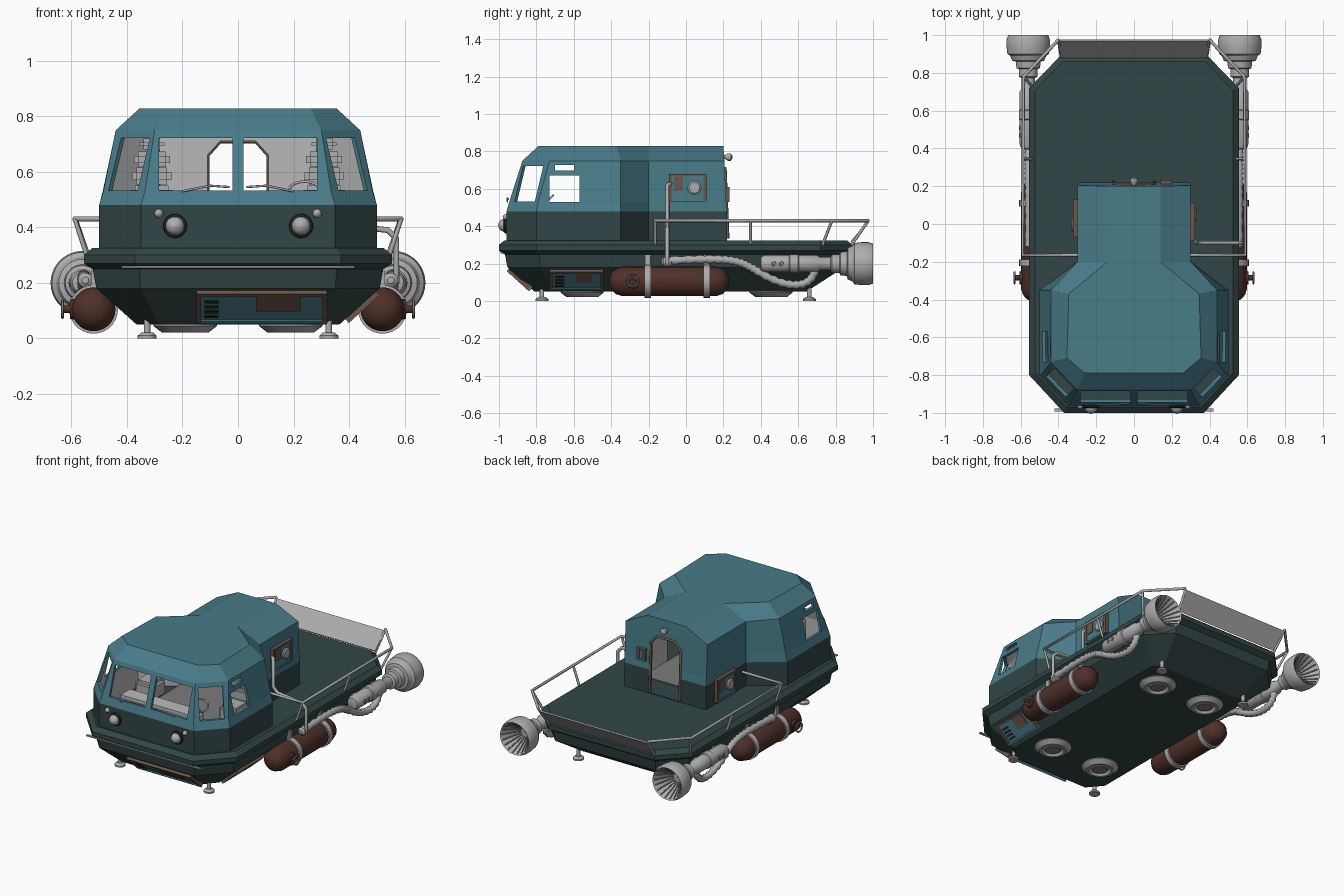
import bpy, bmesh
from math import pi, cos, sin, radians
from mathutils import Matrix, Vector
from mathutils.geometry import interpolate_bezier

if "Cube" in bpy.data.objects:
    bpy.data.objects.remove(bpy.data.objects["Cube"])


def material(name, *rgb):
    m = bpy.data.materials.new(name)
    m.use_nodes = True
    m.diffuse_color = (*rgb, 1)
    m.node_tree.nodes["Principled BSDF"].inputs["Base Color"].default_value = (*rgb, 1)
    return m


TEAL = material("teal paint", .065, .2, .25)
DARK = material("dark green paint", .032, .06, .06)
BROWN = material("brown tank paint", .08, .03, .022)
METAL = material("light metal", .42, .42, .42)
PALE = material("pale interior", .5, .5, .5)
RUST = material("worn brown trim", .15, .09, .065)
BLACK = material("dark rubber", .015, .018, .018)
STEEL = material("dull steel", .2, .2, .2)


# ---------- helpers ----------
def finish(name, bm, mats, smooth=False):
    bmesh.ops.recalc_face_normals(bm, faces=bm.faces)
    me = bpy.data.meshes.new(name)
    bm.to_mesh(me)
    bm.free()
    for m in mats:
        me.materials.append(m)
    if smooth:
        me.shade_smooth()
        me.set_sharp_from_angle(angle=.6)
    ob = bpy.data.objects.new(name, me)
    bpy.context.collection.objects.link(ob)
    return ob


def bake(ob):
    """Replace an object's data with its evaluated mesh."""
    bpy.context.view_layer.update()
    ev = ob.evaluated_get(bpy.context.evaluated_depsgraph_get())
    me = bpy.data.meshes.new_from_object(ev)
    if ob.type == 'MESH':
        ob.modifiers.clear()
        ob.data = me
        return ob
    new = bpy.data.objects.new(ob.name, me)
    name = ob.name
    bpy.data.objects.remove(ob)
    bpy.context.collection.objects.link(new)
    new.name = name
    return new


def loft(name, rings, mats, caps=(True, True), smooth=False):
    bm = bmesh.new()
    vs = [[bm.verts.new(p) for p in r] for r in rings]
    for a, b in zip(vs, vs[1:]):
        for i in range(len(a)):
            j = (i + 1) % len(a)
            bm.faces.new((a[i], a[j], b[j], b[i]))
    for cap, ring in zip(caps, (vs[0], vs[-1])):
        if cap:
            bm.faces.new(ring)
    return finish(name, bm, mats, smooth)


def lathe(name, profile, centre, axis, mat, n=28, caps=(True, True)):
    """Revolve (distance, radius) pairs about an axis."""
    m = Matrix.Translation(centre) @ Vector(axis).to_track_quat('Z', 'Y').to_matrix().to_4x4()
    rings = [[m @ Vector((r * cos(2 * pi * i / n), r * sin(2 * pi * i / n), t))
              for i in range(n)] for t, r in profile]
    return loft(name, rings, [mat], caps, True)


def box(name, centre, size, mat, frame=Matrix(), bevel=0):
    bm = bmesh.new()
    bmesh.ops.create_cube(bm, size=1, matrix=frame @ Matrix.Translation(centre) @ Matrix.Diagonal((*size, 1)))
    if bevel:
        bmesh.ops.bevel(bm, geom=bm.edges[:], offset=bevel, segments=2, affect='EDGES')
    return finish(name, bm, [mat])


def tube(name, pts, r, mat, cyclic=False, radii=None):
    cu = bpy.data.curves.new(name, 'CURVE')
    cu.dimensions = '3D'
    cu.bevel_depth, cu.bevel_resolution = r, 2
    cu.use_fill_caps = True
    sp = cu.splines.new('POLY')
    sp.points.add(len(pts) - 1)
    sp.use_cyclic_u = cyclic
    for i, p in enumerate(pts):
        sp.points[i].co = (*p, 1)
        sp.points[i].radius = radii[i] if radii else 1
    cu.materials.append(mat)
    ob = bpy.data.objects.new(name, cu)
    bpy.context.collection.objects.link(ob)
    return bake(ob)


def face_frame(centre, normal):
    n = Vector(normal).normalized()
    right = Vector((0, 0, 1)).cross(n).normalized()
    m = Matrix((right, n.cross(right), n)).transposed().to_4x4()
    return Matrix.Translation(centre) @ m


def mirrored(half):
    return half + [(-x, y, z) for x, y, z in reversed(half)]


# ---------- hull ----------
def hull_ring(z, d, back=1):
    return mirrored([(.37 - .45 * d, -1 + d, z), (.555 - d, -.8 + .45 * d, z),
                     (.555 - d, .72 - .45 * d * back, z), (.39 - .45 * d, .89 - d * back, z)])


loft("lower_hull", [hull_ring(.05, .19, 1.3), hull_ring(.18, .045), hull_ring(.26, .03)], [DARK])
loft("deck_rim", [hull_ring(.25, .03), hull_ring(.27, 0), hull_ring(.3, 0), hull_ring(.325, .03)], [DARK])
box("bow_bar", (0, -.985, .257), (.84, .015, .008), METAL)
loft("tailgate", [[(-.39, .88, .32), (.39, .88, .32), (.4, .97, .425), (-.4, .97, .425)],
                  [(-.39, .89, .31), (.39, .89, .31), (.4, .978, .42), (-.4, .978, .42)]], [METAL])


# ---------- cabin shell with cut windows and doorway ----------
def cab_ring(z, front, corner, side, neck, back):
    return mirrored([(*p, z) for p in (front, corner, side, neck, back)])


base = ((.35, -.96), (.5, -.8), (.5, -.35), (.3, -.2), (.3, .22))
cab = loft("cabin", [cab_ring(.318, *base), cab_ring(.48, *base),
                     cab_ring(.53, (.335, -.945), (.485, -.79), (.487, -.35), (.3, -.2), (.3, .215)),
                     cab_ring(.75, (.3, -.875), (.44, -.73), (.44, -.35), (.3, -.2), (.3, .205)),
                     cab_ring(.828, (.26, -.79), (.355, -.71), (.345, -.37), (.14, -.2), (.14, .2))],
           [TEAL, DARK, PALE], (False, True))
for f in cab.data.polygons:
    f.material_index = 1 if f.center.z < .48 else 0

bm = bmesh.new()
for s in (-1, 1):
    for centre, size, turn in (((.152, -.91, .627), (.265, .16, .19), 0),
                               ((.388, -.836, .627), (.15, .12, .19), 45),
                               ((.47, -.65, .6), (.15, .16, .14), 0),
                               ((.45, -.65, .713), (.15, .1, .028), 0)):
        m = Matrix.Translation((s * centre[0], *centre[1:])) @ Matrix.Rotation(radians(s * turn), 4, 'Z')
        bmesh.ops.create_cube(bm, size=1, matrix=m @ Matrix.Diagonal((*size, 1)))
windows = finish("window_cutter", bm, [])
door = [(.11, .335), (.11, .66), (.065, .71), (-.065, .71), (-.11, .66), (-.11, .335)]
doorway = loft("door_cutter", [[(x, y, z) for x, z in door] for y in (.1, .3)], [])
wall = cab.modifiers.new("wall", 'SOLIDIFY')
wall.thickness, wall.offset, wall.material_offset = .018, -1, 2
wall.use_even_offset = True
for cutter in (windows, doorway):
    cutter.hide_render = True
    cut = cab.modifiers.new("cut", 'BOOLEAN')
    cut.operation, cut.solver, cut.object = 'DIFFERENCE', 'EXACT', cutter
bake(cab)
for cutter in (windows, doorway):
    bpy.data.objects.remove(cutter)
tube("door_trim", [(x, .225 - .04 * (z - .32), z) for x, z in door], .008, RUST)

# ---------- cabin interior ----------
box("cabin_floor", (0, -.4, .329), (.56, .9, .006), STEEL)
box("dashboard", (0, -.81, .43), (.56, .14, .18), PALE, bevel=.02)
for s in (-1, 1):
    box("seat_base", (s * .31, -.48, .41), (.14, .15, .12), METAL, bevel=.02)
    for z, w, h in ((.51, .15, .08), (.585, .14, .06), (.645, .13, .055), (.7, .09, .04)):
        box("seat_back", (s * .31, -.42, z), (w, .05, h), METAL, bevel=.015)
    tube("wiper", [(s * .03, -.95, .545), (s * .1, -.955, .55), (s * .2, -.955, .53)], .004, METAL)
tube("steering_wheel", [(.24 + .055 * cos(a * pi / 8), -.74 + .03 * sin(a * pi / 8), .535 + .03 * sin(a * pi / 8))
                        for a in range(16)], .005, METAL, True)

# ---------- lamps ----------
dome = [(0, 1), (.3, .95), (.6, .8), (.85, .5), (1, .02)]
for s in (-1, 1):
    lathe("headlight_ring", [(0, .044), (.015, .042), (.02, .034)], (s * .227, -.955, .405), (0, -1, 0), BLACK)
    lathe("headlight", [(t * .035, r * .034) for t, r in dome], (s * .227, -.97, .405), (0, -1, 0), METAL)
    lathe("marker_lamp", [(t * .02, r * .016) for t, r in dome], (s * .285, -.96, .45), (0, -1, 0), METAL)
lathe("rear_lamp_stem", [(0, .01), (.03, .01)], (0, .2, .77), (0, 1, 0), STEEL)
lathe("rear_lamp", [(-.015, .012), (0, .02), (.015, .02), (.024, .004)], (0, .225, .77), (0, 1, 0), METAL)


# ---------- equipment panels ----------
def panel(name, centre, normal, w, h, patch=None, grill=None, lamp=None):
    f = face_frame(centre, normal)
    box(name, (0, 0, 0), (w - .02, h - .02, .024), TEAL, f)
    for s in (-1, 1):
        box(name + "_side_trim", (s * (w / 2 - .008), 0, .004), (.016, h, .03), RUST, f)
        box(name + "_edge_trim", (0, s * (h / 2 - .006), .004), (w, .012, .03), RUST if s > 0 else TEAL, f)
    if patch:
        box(name + "_patch", (patch[0], h * .15, .013), (patch[1], h * .5, .008), RUST, f)
    if grill is not None:
        for i in range(4):
            box(name + "_slat", (grill, h * (.16 * i - .28), .013), (.05, .012, .008), BLACK, f)
    if lamp is not None:
        axis = Vector(normal)
        lathe(name + "_lamp", [(.008, .036), (.02, .036), (.026, .028)], f @ Vector((lamp, 0, 0)), axis, METAL)


panel("bow_panel", (.085, -.886, .12), (0, -.67, -.74), .47, .16, (.06, .16), -.18)
panel("flank_panel", (.442, -.585, .12), (.67, 0, -.74), .29, .15, (.04, .09), -.09)
panel("right_house_panel", (.305, .01, .605), (1, 0, 0), .2, .15, (-.05, .05), None, .035)
panel("left_house_panel", (-.305, .03, .415), (-1, 0, 0), .2, .15, (-.05, .05), None, .035)
panel("door_control", (.17, .213, .57), (0, 1, 0), .06, .08)

# ---------- railings, tanks, engines on both sides ----------
for s in (-1, 1):
    rail = [(s * x, y, .43) for x, y in ((.3, -.165), (.59, -.165), (.585, .78), (.4, .975))]
    tube("top_rail", rail, .009, METAL)
    for top, foot in (((.588, -.165), (.545, -.165)), ((.587, .345), (.54, .345)),
                      ((.585, .78), (.54, .73)), ((.4, .975), (.385, .885))):
        tube("rail_post", [(s * top[0], top[1], .43), (s * foot[0], foot[1], .3)], .008, METAL)

    lathe("fuel_tank", [(-.41, .015), (-.4, .045), (-.375, .068), (-.34, .079), (.16, .079), (.195, .068),
                        (.22, .045), (.23, .015)], (s * .52, 0, .105), (0, 1, 0), BROWN)
    for y in (-.205, .11):
        lathe("tank_band", [(-.017, .07), (-.017, .088), (.017, .088), (.017, .07)], (s * .52, y, .105), (0, 1, 0), METAL, caps=(False, False))
        box("tank_bracket", (s * .5, y, .2), (.06, .03, .09), METAL)
    lathe("tank_valve", [(.07, .038), (.085, .034), (.085, .014), (.108, .014)], (s * .52, -.285, .105), (s, 0, 0), BROWN, 16)
    tube("valve_wheel", [(s * .632, -.285 + .03 * cos(a * pi / 6), .105 + .03 * sin(a * pi / 6))
                         for a in range(12)], .005, STEEL, True)
    tube("valve_spoke", [(s * .632, -.315, .105), (s * .632, -.255, .105)], .004, STEEL)

    # ribbed feed hose
    lathe("hose_joint", [(-.03, .012), (-.02, .026), (.02, .026), (.03, .012)], (s * .55, -.1, .21), (0, 1, 0), METAL)
    a, b, c = (Vector((s * .555, y, z)) for y, z in ((-.1, .215), (.38, .16), (.69, .17)))
    path = interpolate_bezier(a, a + Vector((0, .35, .02)), b + Vector((0, -.1, .06)), b, 26)
    path += interpolate_bezier(b, b + Vector((0, .14, -.09)), c + Vector((0, -.02, -.12)), c, 20)[1:]
    tube("feed_hose", path, .024, METAL, radii=[1 if i % 2 else .75 for i in range(len(path))])

    # engine body and flared nozzle
    lathe("engine_body", [(.395, .02), (.4, .036), (.42, .045), (.55, .045), (.555, .05), (.6, .05), (.605, .045),
                          (.7, .045), (.715, .035), (.8, .035)], (s * .56, 0, .2), (0, 1, 0), METAL)
    lathe("engine_bell", [(.77, .03), (.78, .05), (.82, .05), (.825, .062), (.86, .066), (.865, .085), (.89, .095),
                          (.9, .11), (.94, .115), (.975, .115), (1, .106), (.995, .1), (.94, .07), (.88, .035)],
          (s * .56, 0, .2), (0, 1, 0), METAL, 36)
    for i in range(18):
        t = i * pi / 9
        tube("bell_rib", [(s * .56 + r * cos(t), y, .2 + r * sin(t)) for y, r in ((.885, .034), (.94, .068), (.994, .098))], .004, STEEL)
    for y in (.47, .51):
        lathe("engine_port", [(.04, .014), (.048, .012)], (s * .56, y, .2), (s, 0, 0), STEEL, 12)
    for y in (.46, .66):
        box("engine_mount", (s * .52, y, .21), (.06, .03, .05), STEEL)

    # landing feet and lift fans
    for y in (-.77, .66):
        lathe("foot", [(0, .034), (.01, .034), (.022, .02), (.022, .012), (.09, .012)], (s * .327, y, 0), (0, 0, 1), METAL, 12)
    for y in (-.555, .455):
        lathe("lift_fan", [(.06, .115), (.045, .115), (.022, .085), (.022, .07), (.04, .055), (.03, .05), (.03, .01)],
              (s * .19, y, 0), (0, 0, 1), METAL)
        lathe("lift_fan_core", [(.04, .05), (.027, .045)], (s * .19, y, 0), (0, 0, 1), STEEL)

# conduit from the hose joint to the house wall
tube("conduit", [(.31, -.08, .63), (.33, -.1, .62), (.33, -.1, .44), (.36, -.1, .41), (.54, -.1, .39),
                 (.57, -.1, .36), (.57, -.1, .2)], .011, METAL)
